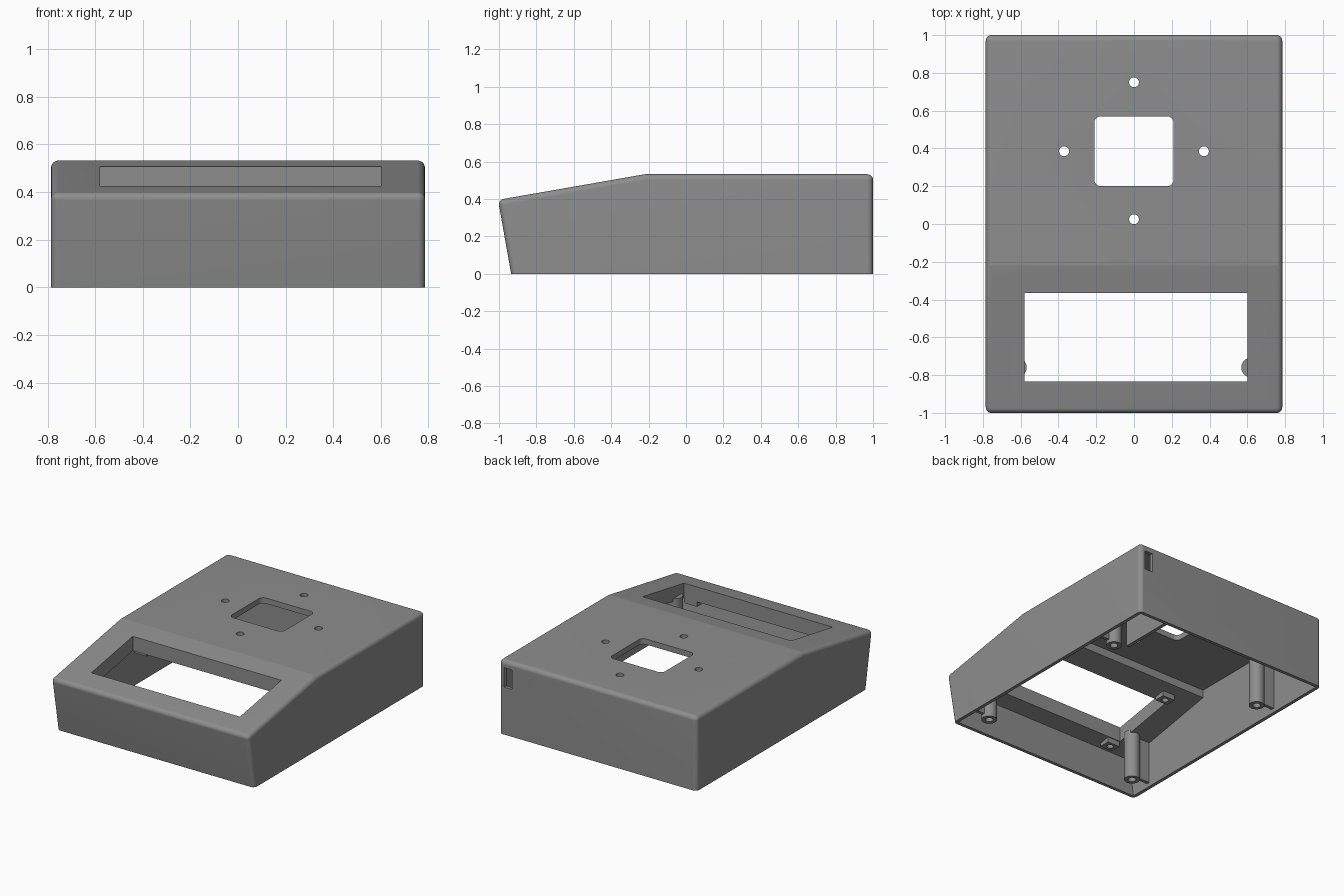
import bpy, bmesh, math
from mathutils import Vector

if "Cube" in bpy.data.objects:
    bpy.data.objects.remove(bpy.data.objects["Cube"])

grey = bpy.data.materials.new("plain_grey")
grey.diffuse_color = (0.27, 0.27, 0.27, 1)
grey.use_nodes = True
grey.node_tree.nodes["Principled BSDF"].inputs["Base Color"].default_value = grey.diffuse_color


def to_object(name, bm, helper=False):
    bmesh.ops.recalc_face_normals(bm, faces=bm.faces)
    me = bpy.data.meshes.new(name)
    bm.to_mesh(me)
    bm.free()
    ob = bpy.data.objects.new(name, me)
    bpy.context.collection.objects.link(ob)
    me.materials.append(grey)
    ob.hide_render = helper
    return ob


def extrude(points, vec):
    """Solid made by sweeping a closed outline along a vector."""
    bm = bmesh.new()
    face = bm.faces.new([bm.verts.new(p) for p in points])
    new = bmesh.ops.extrude_face_region(bm, geom=[face])["geom"]
    bmesh.ops.translate(bm, verts=[v for v in new if isinstance(v, bmesh.types.BMVert)], vec=vec)
    return bm


def side_profile(pts, half):
    return extrude([(-half, y, z) for y, z in pts], (2 * half, 0, 0))


def box(x0, x1, y0, y1, z0, z1):
    return extrude([(x0, y0, z0), (x1, y0, z0), (x1, y1, z0), (x0, y1, z0)], (0, 0, z1 - z0))


def cylinder(x, y, r, z0, z1, n=48):
    ring = [(x + r * math.cos(2 * math.pi * i / n), y + r * math.sin(2 * math.pi * i / n), z0)
            for i in range(n)]
    return extrude(ring, (0, 0, z1 - z0))


def cut(ob, bm, name):
    cutter = to_object(name, bm, True)
    mod = ob.modifiers.new(name, 'BOOLEAN')
    mod.operation, mod.solver, mod.object = 'DIFFERENCE', 'EXACT', cutter
    bpy.context.view_layer.objects.active = ob
    bpy.ops.object.modifier_apply(modifier=name)
    bpy.data.objects.remove(cutter)


def smooth(ob):
    bpy.ops.object.select_all(action='DESELECT')
    ob.select_set(True)
    bpy.context.view_layer.objects.active = ob
    bpy.ops.object.shade_smooth_by_angle(angle=math.radians(9))


# Wedge-fronted case, rounded everywhere except the base rim and the top crease
W = 0.785
bm = side_profile([(-0.935, 0), (-1.005, 0.395), (-0.22, 0.532), (1, 0.532), (1, 0)], W)
bmesh.ops.recalc_face_normals(bm, faces=bm.faces)
edges = []
for e in bm.edges:
    a, b = (v.co for v in e.verts)
    base = a.z < 0.01 and b.z < 0.01
    crease = abs(a.y + 0.22) < 0.01 and abs(b.y + 0.22) < 0.01
    if not base and not crease:
        edges.append(e)
bmesh.ops.bevel(bm, geom=edges, offset=0.03, segments=12, profile=0.5, affect='EDGES',
                clamp_overlap=True)
case = to_object("case_shell", bm)

# Hollow inside: the sloped front panel is thicker than the rear top
cut(case, side_profile([(-0.908, -0.02), (-0.958, 0.295), (-0.19, 0.435), (-0.19, 0.492),
                        (0.975, 0.492), (0.975, -0.02)], W - 0.025), "cavity")

# Display window and the rounded square opening
cut(case, box(-0.58, 0.60, -0.835, -0.365, 0.2, 0.7), "display_window")
bm = box(-0.21, 0.21, 0.20, 0.57, 0.4, 0.7)
upright = [e for e in bm.edges if abs(e.verts[0].co.z - e.verts[1].co.z) > 0.1]
bmesh.ops.bevel(bm, geom=upright, offset=0.035, segments=12, profile=0.5, affect='EDGES')
cut(case, bm, "square_opening")

# Four screw holes in the top and the cable slot in the back
for i, (x, y) in enumerate([(0, 0.75), (0, 0.025), (0.37, 0.385), (-0.37, 0.385)]):
    cut(case, cylinder(x, y, 0.026, 0.4, 0.7), f"screw_hole_{i}")
cut(case, box(0.68, 0.745, 0.9, 1.1, 0.34, 0.48), "cable_slot")
smooth(case)

# Base posts with screw bores and small side ribs
for x in (-0.62, 0.62):
    for y, top in ((-0.76, 0.36), (0.53, 0.50)):
        post = to_object("base_post", cylinder(x, y, 0.052, 0.005, top))
        cut(post, cylinder(x, y, 0.026, -0.05, 0.2), "bore")
        smooth(post)
        s = math.copysign(1, x)
        lo, hi = sorted((x + s * 0.045, s * (W - 0.02)))
        to_object("post_rib", box(lo, hi, y - 0.012, y + 0.012, 0.03, top))

# Inner divider beside the cable slot
to_object("slot_divider", box(0.51, 0.535, 0.56, 0.98, 0.02, 0.50))

# Display mounting tabs below the window corners
for x in (-0.53, 0.55):
    for y in (-0.88, -0.31):
        z = 0.295 + (y + 0.958) * 0.182
        tab = to_object("display_tab", box(x - 0.05, x + 0.05, y - 0.04, y + 0.04, z - 0.03, z + 0.02))
        cut(tab, cylinder(x, y, 0.022, z - 0.1, z + 0.005), "tab_bore")
        smooth(tab)
